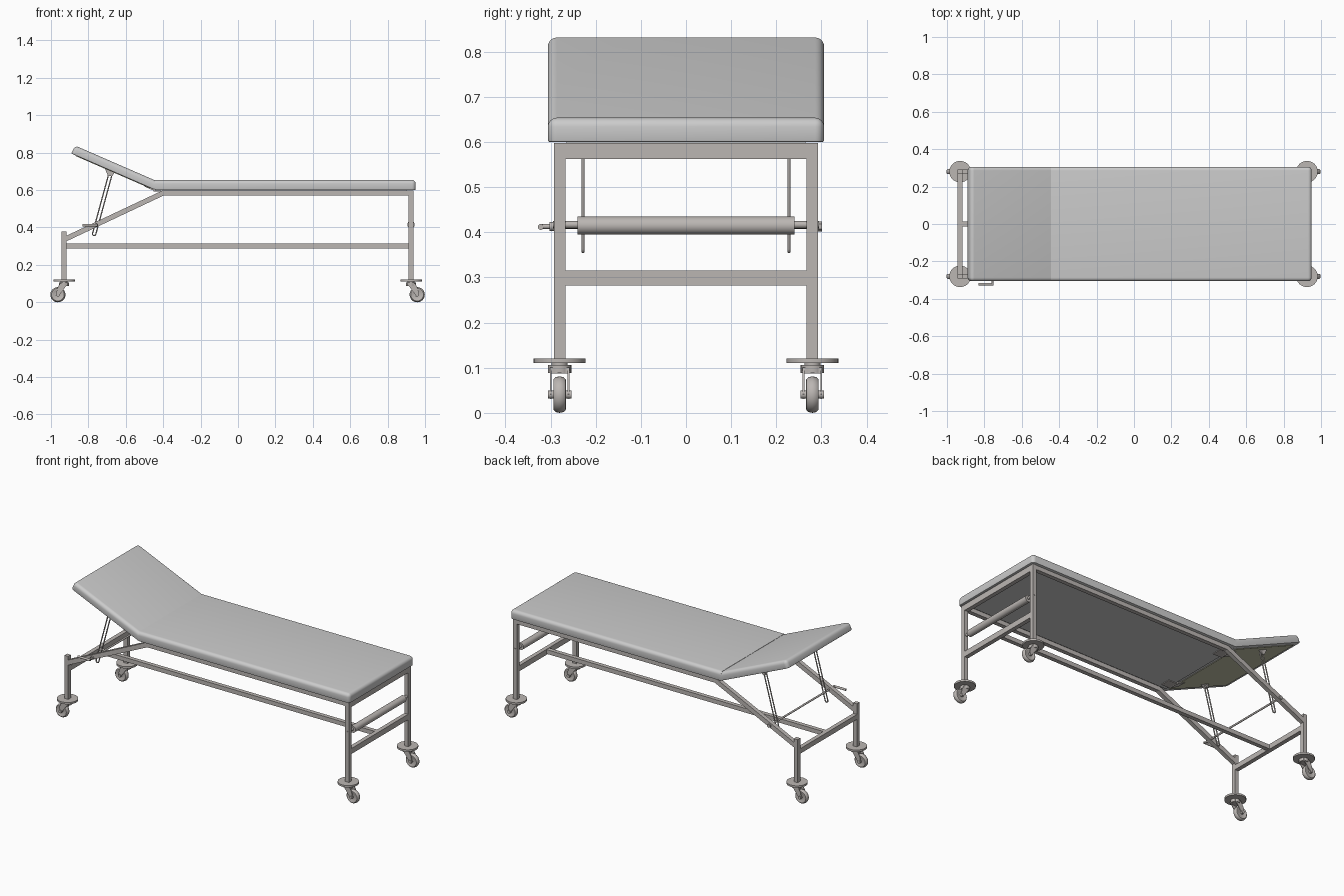
import bpy, bmesh
from math import cos, sin, pi, radians
from mathutils import Vector, Matrix

if "Cube" in bpy.data.objects:
    bpy.data.objects.remove(bpy.data.objects["Cube"])


def material(name, col):
    m = bpy.data.materials.new(name)
    m.diffuse_color = (*col, 1)
    m.use_nodes = True
    m.node_tree.nodes["Principled BSDF"].inputs["Base Color"].default_value = m.diffuse_color
    return m


STEEL = material("warm_steel", (0.50, 0.47, 0.45))
OLIVE = material("olive_board", (0.50, 0.50, 0.36))


def finish(name, bm, mat=None, smooth=False):
    bmesh.ops.recalc_face_normals(bm, faces=bm.faces)
    me = bpy.data.meshes.new(name)
    bm.to_mesh(me)
    bm.free()
    ob = bpy.data.objects.new(name, me)
    bpy.context.collection.objects.link(ob)
    if mat:
        me.materials.append(mat)
    if smooth:
        bpy.ops.object.select_all(action='DESELECT')
        ob.select_set(True)
        bpy.context.view_layer.objects.active = ob
        bpy.ops.object.shade_smooth_by_angle(angle=radians(40))
    return ob


def box(name, x, y, z, mat=STEEL):
    """Box from (min, max) ranges."""
    bm = bmesh.new()
    bmesh.ops.create_cube(bm, size=1)
    for v in bm.verts:
        v.co = [(r[0] + r[1]) / 2 + c * (r[1] - r[0]) for r, c in zip((x, y, z), v.co)]
    return finish(name, bm, mat)


def rod(name, a, b, r, seg=20, mat=STEEL):
    """Cylinder between two points."""
    a, b = Vector(a), Vector(b)
    bm = bmesh.new()
    rot = (b - a).to_track_quat('Z', 'Y').to_matrix().to_4x4()
    bmesh.ops.create_cone(bm, cap_ends=True, segments=seg, radius1=r, radius2=r,
                          depth=(b - a).length, matrix=Matrix.Translation((a + b) / 2) @ rot)
    return finish(name, bm, mat, True)


def prism(name, xz, y0, y1, mat=STEEL):
    """Side profile in x/z extruded along y."""
    bm = bmesh.new()
    f = bm.faces.new([bm.verts.new((x, y0, z)) for x, z in xz])
    ext = bmesh.ops.extrude_face_region(bm, geom=[f])['geom']
    bmesh.ops.translate(bm, vec=(0, y1 - y0, 0),
                        verts=[v for v in ext if isinstance(v, bmesh.types.BMVert)])
    return finish(name, bm, mat)


def tube(name, pts, r, cyclic=False):
    """Bent round wire through points."""
    cu = bpy.data.curves.new(name, 'CURVE')
    cu.dimensions = '3D'
    cu.bevel_depth, cu.bevel_resolution, cu.use_fill_caps = r, 3, True
    s = cu.splines.new('POLY')
    s.points.add(len(pts) - 1)
    for p, c in zip(s.points, pts):
        p.co = (*c, 1)
    s.use_cyclic_u = cyclic
    cu.materials.append(STEEL)
    ob = bpy.data.objects.new(name, cu)
    bpy.context.collection.objects.link(ob)


def cushion(name, length, thick, half_w):
    """Upholstered pad, rounded on top and corners; origin at lower hinge edge."""
    bm = bmesh.new()
    bmesh.ops.create_cube(bm, size=1)
    for v in bm.verts:
        v.co = ((v.co.x + .5) * length, v.co.y * 2 * half_w, (v.co.z + .5) * thick)

    def rounded(e):
        a, b = e.verts[0].co, e.verts[1].co
        far = a.x > .01 and b.x > .01
        top = a.z > .01 and b.z > .01
        return (top and (far or abs(a.x - b.x) > .01)) or (far and abs(a.z - b.z) > .01)
    bmesh.ops.bevel(bm, geom=[e for e in bm.edges if rounded(e)], offset=0.02,
                    segments=6, profile=0.5, affect='EDGES')
    low = [e for e in bm.edges if all(v.co.z < 1e-5 for v in e.verts)]
    bmesh.ops.bevel(bm, geom=low, offset=0.004, segments=2, profile=0.5, affect='EDGES')
    return finish(name, bm, None, True)


# padded bed and tilted backrest
bed = cushion("bed_cushion", 1.395, 0.054, 0.306)
bed.location = (-0.445, 0, 0.60)
box("bed_board", (-0.44, 0.90), (-0.265, 0.265), (0.596, 0.606), None)

TILT = Matrix.Translation((-0.447, 0, 0.602)) @ Matrix.Rotation(radians(23.5), 4, 'Y') @ \
    Matrix.Rotation(pi, 4, 'Z')
back = cushion("backrest_cushion", 0.484, 0.047, 0.306)
back.matrix_world = TILT
board = box("backrest_board", (0.025, 0.455), (-0.275, 0.275), (-0.003, 0.01), OLIVE)
board.matrix_world = TILT

# lower centre rail and cross beams
box("lower_centre_rail", (-0.93, 0.92), (-0.0125, 0.0125), (0.288, 0.313))
box("foot_lower_beam", (0.9125, 0.9375), (-0.28, 0.28), (0.282, 0.315))
box("foot_upper_beam", (0.9125, 0.9375), (-0.28, 0.28), (0.563, 0.598))
box("head_lower_beam", (-0.9425, -0.9175), (-0.28, 0.28), (0.285, 0.315))

# paper roll at the foot end
rod("paper_roll", (0.925, -0.24, 0.415), (0.925, 0.24, 0.415), 0.020, 28)
rod("paper_roll_axle", (0.925, -0.295, 0.417), (0.925, 0.295, 0.417), 0.008)


def caster(tag, px, y, s):
    """Swivel caster with bumper disc; s is the trailing direction."""
    wx = px + s * 0.033
    rod(tag + "_bumper_disc", (px, y, 0.110), (px, y, 0.121), 0.0575, 40)
    rod(tag + "_swivel_cap", (px, y, 0.106), (px, y, 0.111), 0.018)
    rod(tag + "_swivel_crown", (px, y, 0.088), (px, y, 0.106), 0.026)
    # tyre by spinning a rounded profile about the axle
    prof = [(.010, -.012), (.024, -.012), (.027, -.014), (.034, -.0135), (.0385, -.009),
            (.0405, 0), (.0385, .009), (.034, .0135), (.027, .014), (.024, .012), (.010, .012)]
    bm = bmesh.new()
    vs = [bm.verts.new((r, t, 0)) for r, t in prof]
    es = [bm.edges.new(p) for p in zip(vs, vs[1:] + vs[:1])]
    bmesh.ops.spin(bm, geom=vs + es, cent=(0, 0, 0), axis=(0, 1, 0), angle=2 * pi,
                   steps=32, use_duplicate=False)
    bmesh.ops.remove_doubles(bm, verts=bm.verts, dist=1e-5)
    bmesh.ops.translate(bm, vec=(wx, y, 0.0405), verts=bm.verts)
    finish(tag + "_wheel", bm, STEEL, True)
    # fork plates and crown
    side = [(px - s * .018, .100), (px + s * .022, .100), (px + s * .036, .075),
            (wx + s * .010, .042), (wx + s * .004, .031), (wx - s * .006, .032),
            (wx - s * .013, .045), (px - s * .006, .080)]
    for i, f in enumerate((-1, 1)):
        prism(f"{tag}_fork_{i}", side, y + f * .0175, y + f * .0215)
    box(tag + "_fork_crown", sorted((px - s * .018, px + s * .022)),
        (y - .0215, y + .0215), (.087, .101))
    rod(tag + "_axle", (wx, y - .026, .0405), (wx, y + .026, .0405), .009)


for side, f in (("front", -1), ("rear", 1)):
    y = 0.28 * f
    h = 0.0125
    # posts and rails
    box(side + "_foot_post", (0.9125, 0.9375), (y - h, y + h), (0.12, 0.598))
    box(side + "_head_post", (-0.9425, -0.9175), (y - h, y + h), (0.12, 0.378))
    prism(side + "_side_rail", [(-0.93, 0.320), (-0.93, 0.350), (-0.405, 0.597), (0.92, 0.597),
                                (0.92, 0.572), (-0.395, 0.572)], y - h, y + h)
    caster(side + "_foot_caster", 0.925, y, 1)
    caster(side + "_head_caster", -0.93, y, -1)
    # slotted support arm
    ya = 0.228 * f
    lo, hi = Vector((-0.769, ya, 0.366)), Vector((-0.683, ya, 0.682))
    d = (hi - lo).normalized()
    n = Vector((d.z, 0, -d.x)) * 0.009
    loop = []
    for c, sg in ((hi, 1), (lo, -1)):
        for k in range(7):
            t = pi * k / 6
            loop.append(c + sg * (n * cos(t) + d * 0.009 * sin(t)))
    tube(side + "_support_arm", loop, 0.0035, True)
    rod(side + "_arm_pivot", (-0.683, ya - .012, 0.684), (-0.683, ya + .012, 0.684), 0.008)
    prism(side + "_arm_bracket", [(-0.695, 0.675), (-0.672, 0.675), (-0.655, 0.70), (-0.715, 0.722)],
          ya + f * .006, ya + f * .010)
    # hinge leaves under the joint
    yh = 0.21 * f
    box(side + "_hinge_leaf", (-0.447, -0.39), (yh - .03, yh + .03), (0.592, 0.60))
    leaf = box(side + "_hinge_back_leaf", (0, 0.055), (yh - .03, yh + .03), (-0.006, 0.002))
    leaf.matrix_world = TILT
    rod(side + "_hinge_pin", (-0.447, yh - .03, 0.597), (-0.447, yh + .03, 0.597), 0.006)

# clamp rod with bent crank handle
tube("clamp_rod", [(-0.757, 0.295, 0.413), (-0.757, -0.322, 0.413)], 0.0055)
rod("crank_handle", (-0.750, -0.322, 0.412), (-0.832, -0.322, 0.412), 0.0065)
rod("clamp_nut", (-0.757, 0.2925, 0.413), (-0.757, 0.301, 0.413), 0.011, 6)
rod("clamp_collar", (-0.757, -0.302, 0.413), (-0.757, -0.2925, 0.413), 0.010)
